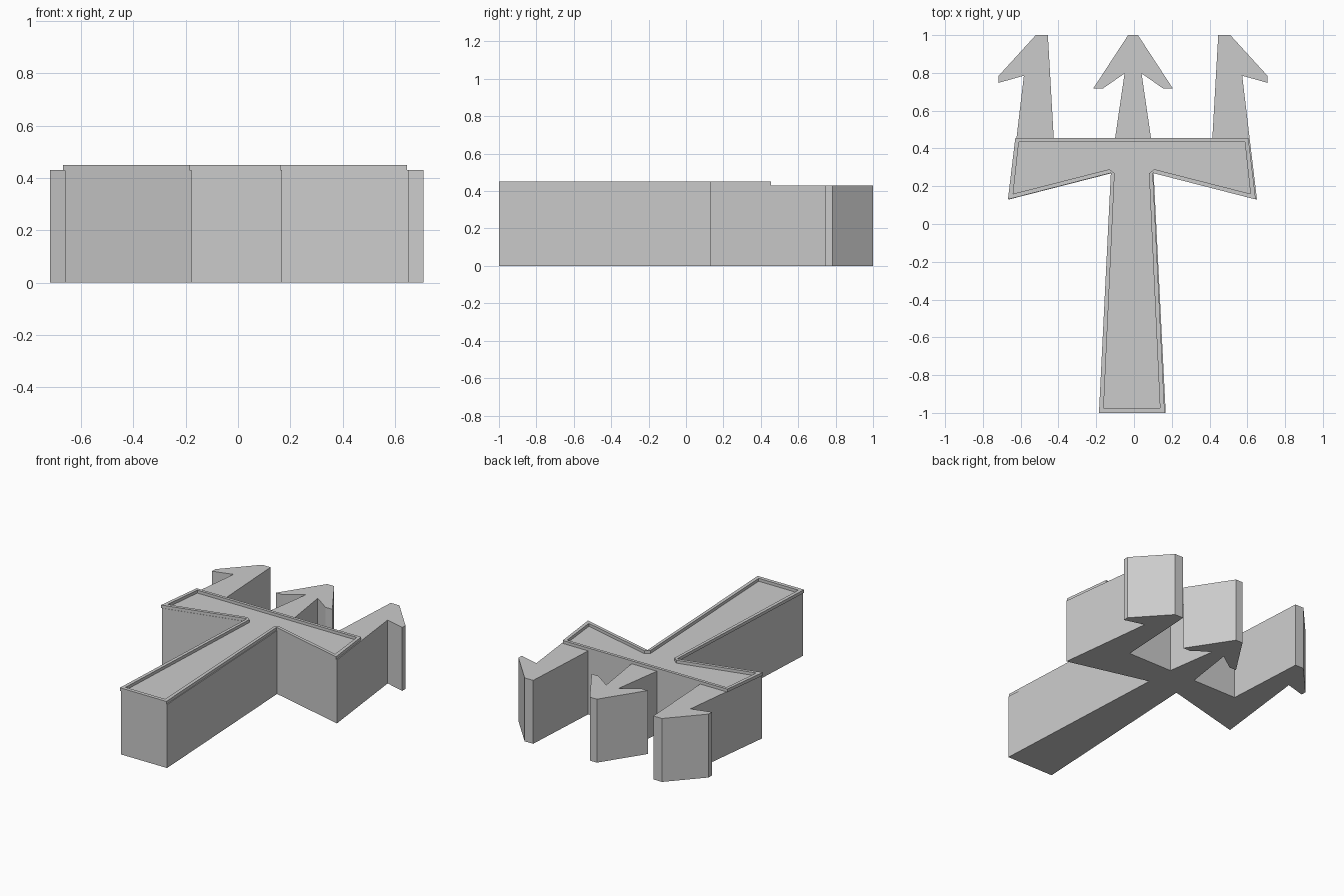
import bpy
import bmesh

if "Cube" in bpy.data.objects:
    bpy.data.objects.remove(bpy.data.objects["Cube"], do_unlink=True)

grey = bpy.data.materials.new("plain grey")
grey.use_nodes = True
colour = (0.6, 0.6, 0.6, 1)
grey.diffuse_color = colour
grey.node_tree.nodes["Principled BSDF"].inputs["Base Color"].default_value = colour

BODY_TOP = 0.43
RIM_TOP = 0.45
BODY_AXIS = -0.005
RIM_AXIS = -0.0115


def mirrored(half, axis):
    """Full outline from its +x half, listed front to back."""
    right = [(axis + x, y) for x, y in half]
    left = [(axis - x, y) for x, y in reversed(half)]
    return right + left


def finish(name, bm):
    bmesh.ops.recalc_face_normals(bm, faces=bm.faces)
    mesh = bpy.data.meshes.new(name)
    bm.to_mesh(mesh)
    bm.free()
    mesh.materials.append(grey)
    obj = bpy.data.objects.new(name, mesh)
    bpy.context.collection.objects.link(obj)
    return obj


def slab(name, outline, z0, z1):
    bm = bmesh.new()
    base = bm.faces.new([bm.verts.new((x, y, z0)) for x, y in outline])
    up = bmesh.ops.extrude_face_region(bm, geom=[base], use_keep_orig=True)
    verts = [g for g in up["geom"] if isinstance(g, bmesh.types.BMVert)]
    bmesh.ops.translate(bm, verts=verts, vec=(0, 0, z1 - z0))
    return finish(name, bm)


def frame(name, outer, inner, z0, z1):
    bm = bmesh.new()
    rings = [[bm.verts.new((x, y, z)) for x, y in path]
             for path, z in ((outer, z0), (outer, z1), (inner, z1), (inner, z0))]
    n = len(outer)
    for a, b in zip(rings, rings[1:]):
        for i in range(n):
            j = (i + 1) % n
            bm.faces.new((a[i], a[j], b[j], b[i]))
    return finish(name, bm)


# Trident body: tapered handle, swept arms, barbed outer prongs, central arrow
body_half = [
    (0.173, -1.0), (0.109, 0.27), (0.656, 0.13), (0.617, 0.455),
    (0.578, 0.785), (0.713, 0.747), (0.713, 0.783), (0.515, 1.0),
    (0.451, 1.0), (0.42, 0.455), (0.095, 0.455), (0.045, 0.797),
    (0.16, 0.717), (0.211, 0.717), (0.026, 1.0),
]
slab("trident_body", mirrored(body_half, BODY_AXIS), 0, BODY_TOP)

# Raised border round the handle and crossbar
rim_outer = [(0.174, -1.0), (0.111, 0.27), (0.111, 0.27),
             (0.656, 0.13), (0.617, 0.455)]
rim_inner = [(0.149, -0.975), (0.091, 0.268), (0.119, 0.29),
             (0.628, 0.16), (0.598, 0.435)]
rim = frame("raised_rim", mirrored(rim_outer, RIM_AXIS),
            mirrored(rim_inner, RIM_AXIS), BODY_TOP - 0.001, RIM_TOP)

# Merge the doubled corner points of the border
bm = bmesh.new()
bm.from_mesh(rim.data)
bmesh.ops.remove_doubles(bm, verts=bm.verts, dist=0.0001)
bmesh.ops.recalc_face_normals(bm, faces=bm.faces)
bm.to_mesh(rim.data)
bm.free()
